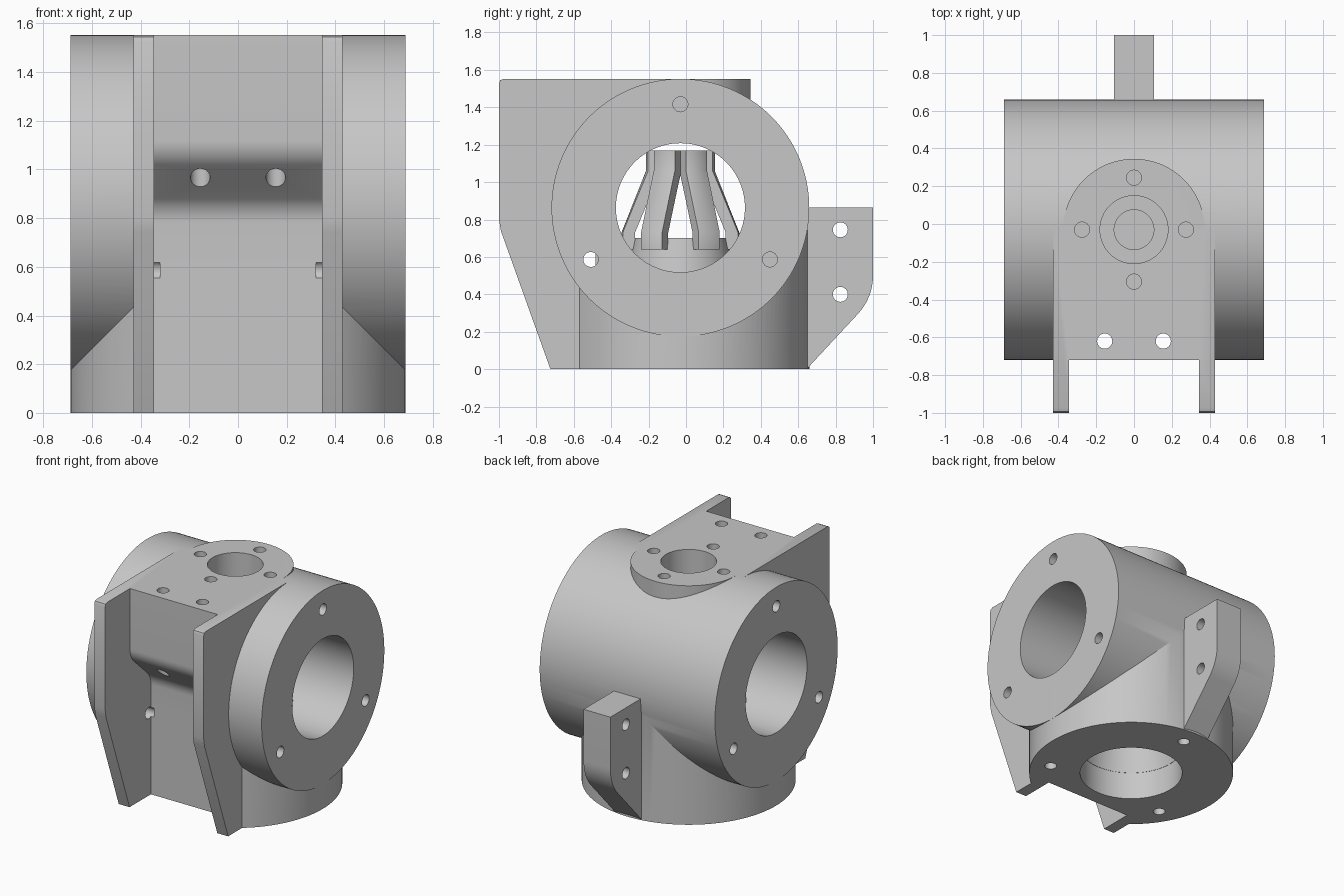
import bpy, bmesh, math
from mathutils import Matrix, Vector

if "Cube" in bpy.data.objects:
    bpy.data.objects.remove(bpy.data.objects["Cube"], do_unlink=True)

CY, CZ, R, TOP = -0.03, 0.863, 0.689, 1.552   # axes of the two crossing barrels
BORE, BOLT, BOLT_CIRCLE = 0.345, 0.04, 0.553

grey = bpy.data.materials.new("cast_grey")
grey.use_nodes = True
colour = (0.57, 0.57, 0.57, 1)
grey.diffuse_color = colour
grey.node_tree.nodes["Principled BSDF"].inputs["Base Color"].default_value = colour


def finish(bm, name):
    """Turn the closed shape outward and make it an object."""
    bmesh.ops.recalc_face_normals(bm, faces=bm.faces)
    if bm.calc_volume(signed=True) < 0:
        bmesh.ops.reverse_faces(bm, faces=bm.faces)
    mesh = bpy.data.meshes.new(name)
    bm.to_mesh(mesh)
    bm.free()
    mesh.materials.append(grey)
    obj = bpy.data.objects.new(name, mesh)
    bpy.context.collection.objects.link(obj)
    return obj


def rod(name, start, end, radius, sides=32, end_radius=None):
    """Cylinder or cone between two points."""
    a, b = Vector(start), Vector(end)
    turn = (b - a).to_track_quat('Z', 'Y').to_matrix().to_4x4()
    bm = bmesh.new()
    bmesh.ops.create_cone(bm, cap_ends=True, segments=sides, radius1=radius,
                          radius2=end_radius or radius, depth=(b - a).length,
                          matrix=Matrix.Translation((a + b) / 2) @ turn)
    return finish(bm, name)


def prism(name, profile, half_width):
    """Side profile (y, z) widened evenly along x."""
    bm = bmesh.new()
    rings = [[bm.verts.new((x, y, z)) for y, z in profile] for x in (-half_width, half_width)]
    bm.faces.new(rings[0])
    bm.faces.new(rings[1][::-1])
    for i in range(len(profile)):
        bm.faces.new([rings[0][i - 1], rings[1][i - 1], rings[1][i], rings[0][i]])
    return finish(bm, name)


def revolve(name, profile, sides):
    """Closed ring from a profile (radius, z) about the vertical axis."""
    bm = bmesh.new()
    rings = []
    for k in range(sides):
        t = 2 * math.pi * k / sides
        rings.append([bm.verts.new((r * math.cos(t), CY + r * math.sin(t), z)) for r, z in profile])
    for k in range(sides):
        a, b = rings[k - 1], rings[k]
        for i in range(len(profile)):
            bm.faces.new([a[i - 1], b[i - 1], b[i], a[i]])
    return finish(bm, name)


def arc(cy, cz, radius, start, end, steps=8):
    angles = [math.radians(start + (end - start) * i / steps) for i in range(steps + 1)]
    return [(cy + radius * math.cos(t), cz + radius * math.sin(t)) for t in angles]


def combine(target, tool, operation):
    mod = target.modifiers.new(operation, 'BOOLEAN')
    mod.operation, mod.solver, mod.object = operation, 'EXACT', tool
    with bpy.context.temp_override(object=target, active_object=target):
        bpy.ops.object.modifier_apply(modifier=mod.name)
    bpy.data.objects.remove(tool, do_unlink=True)


def add(tool):
    combine(housing, tool, 'UNION')


def cut(tool):
    combine(housing, tool, 'DIFFERENCE')


# Crossing barrels and top boss
housing = rod("housing", (-R, CY, CZ), (R, CY, CZ), R, 128)
add(rod("base_barrel", (0, CY, 0), (0, CY, CZ), R, 128))
add(rod("top_boss", (0, CY, CZ), (0, CY, TOP), 0.375, 96))

# Front block, slotted into two side plates
add(prism("front_block", [(CY, 0), (-0.725, 0), (-0.99, 0.74), (-1, 0.80), (-1, TOP - 0.025),
                          (-0.993, TOP - 0.007), (-0.975, TOP), (CY, TOP)], 0.43))
slot = [(-0.72, 1.8)] + arc(-0.58, 1.12, 0.14, 180, 225)
slot += arc(-0.625, 0.78, 0.14, 45, 0)
slot += [(-0.485, -0.1), (-1.2, -0.1), (-1.2, 1.8)]
cut(prism("slot", slot, 0.345))

# Rear mounting tab
tab = [(0.5, 0), (0.645, 0)] + arc(0.70, 0.50, 0.30, -42, 0)
add(prism("rear_tab", tab + [(1, 0.865), (0.5, 0.865)], 0.105))

# Side bore, inner seats left standing in it, then the vertical passages
cut(rod("side_bore", (-1, CY, CZ), (1, CY, CZ), BORE, 96))
add(rod("lower_seat", (0, CY, 0.4), (0, CY, 0.66), 0.37, 96))
add(rod("upper_seat", (0, CY, 1.125), (0, CY, 1.35), 0.24, 96))
cut(rod("base_bore", (0, CY, -0.1), (0, CY, 0.2), BORE, 96))
cut(rod("base_passage", (0, CY, 0.19), (0, CY, 0.7), BORE, 96, 0.25))
cut(rod("top_bore", (0, CY, 1.25), (0, CY, 1.7), 0.18, 64))
cut(rod("top_passage", (0, CY, 1.0), (0, CY, 1.3), 0.105, 64))

# Bolt holes of the side faces and of the base
for k in range(3):
    t = math.radians(90 + 120 * k)
    u, v = BOLT_CIRCLE * math.cos(t), BOLT_CIRCLE * math.sin(t)
    for side in (-1, 1):
        cut(rod("side_bolt", (side * 0.32, CY + u, CZ + v), (side * 0.8, CY + u, CZ + v), BOLT))
    cut(rod("base_bolt", (u, CY + v, -0.1), (u, CY + v, 0.25), BOLT))

# Bolt holes of the boss, front shelf and rear tab
for k in range(4):
    t = math.radians(90 * k)
    x, y = 0.275 * math.cos(t), CY + 0.275 * math.sin(t)
    cut(rod("boss_bolt", (x, y, 1.32), (x, y, 1.7), BOLT))
for x in (-0.155, 0.155):
    cut(rod("shelf_bolt", (x, -0.62, 0.8), (x, -0.62, 1.7), BOLT))
for z in (0.4, 0.745):
    cut(rod("tab_bolt", (-0.3, 0.825, z), (0.3, 0.825, z), BOLT))

# Six bent legs joining the inner seats: a waisted shell kept only along three crossing bars
path = [(0.283, 0.64), (0.283, 0.73), (0.152, 1.06), (0.152, 1.17)]
shell = [(r - 0.032, z) for r, z in path] + [(r + 0.032, z) for r, z in reversed(path)]
legs = revolve("inner_legs", shell, 96)
bars = []
for k in range(3):
    bar = prism("leg_bar", [(-0.5, 0.5), (0.5, 0.5), (0.5, 1.3), (-0.5, 1.3)], 0.065)
    bar.data.transform(Matrix.Translation((0, CY, 0)) @ Matrix.Rotation(math.radians(60 * k), 4, 'Z'))
    bars.append(bar)
combine(bars[0], bars[1], 'UNION')
combine(bars[0], bars[2], 'UNION')
combine(legs, bars[0], 'INTERSECT')

# Smooth the round walls, keep the edges sharp
bpy.ops.object.select_all(action='DESELECT')
for obj in (housing, legs):
    obj.select_set(True)
bpy.context.view_layer.objects.active = housing
bpy.ops.object.shade_smooth_by_angle(angle=math.radians(25))
